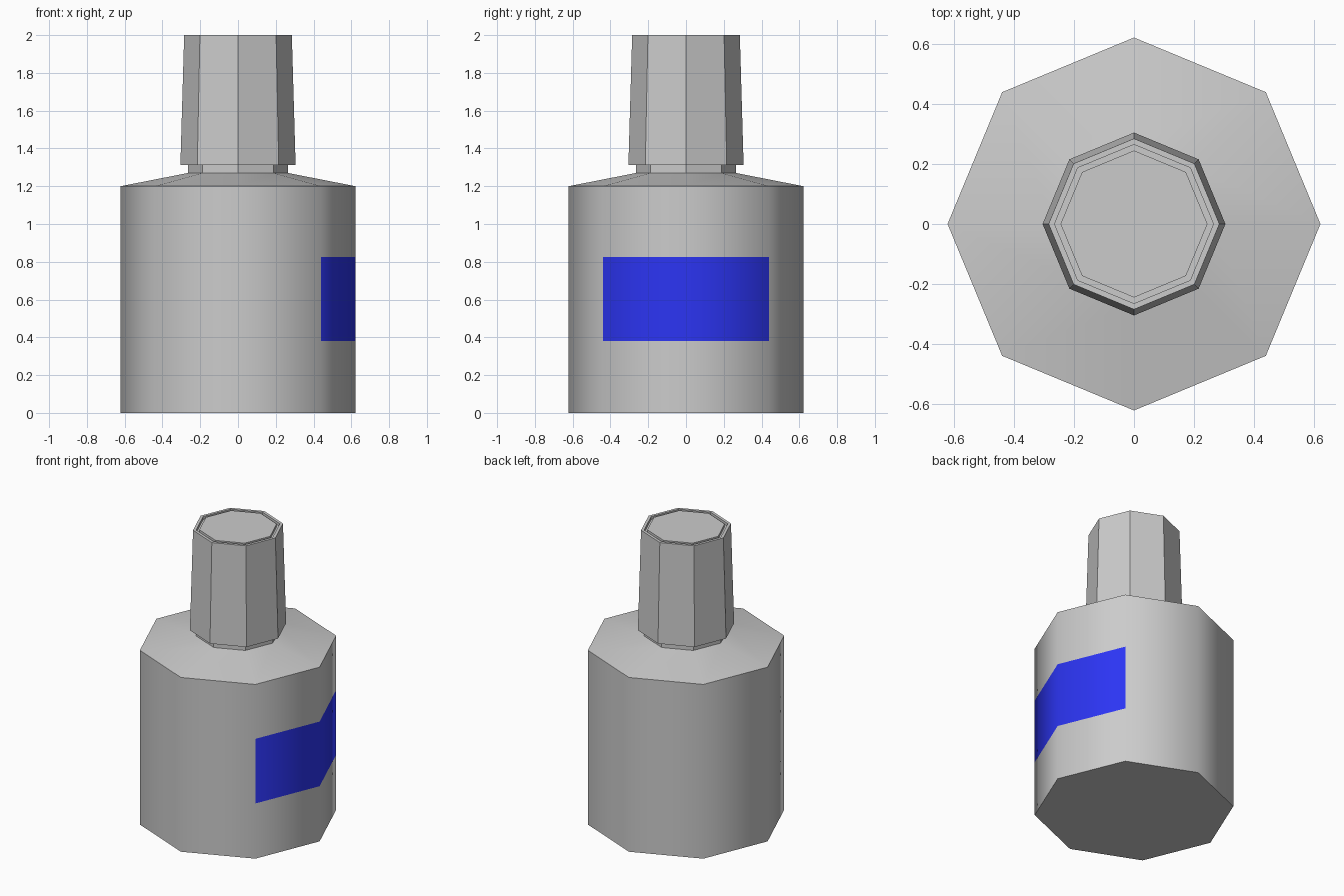
import bpy, bmesh
from math import sin, cos, pi, radians

if "Cube" in bpy.data.objects:
    bpy.data.objects.remove(bpy.data.objects["Cube"])

SIDES = 8


def lathe(name, profile, cap_bottom=False, cap_top=False):
    """Turn a (radius, height) profile into an eight-sided solid."""
    bm = bmesh.new()
    rings = [[bm.verts.new((r * cos(2 * pi * i / SIDES), r * sin(2 * pi * i / SIDES), z))
              for i in range(SIDES)] for r, z in profile]
    for low, high in zip(rings, rings[1:]):
        for i in range(SIDES):
            j = (i + 1) % SIDES
            bm.faces.new((low[i], low[j], high[j], high[i]))
    if cap_bottom:
        bm.faces.new(rings[0][::-1])
    if cap_top:
        bm.faces.new(rings[-1])
    mesh = bpy.data.meshes.new(name)
    bm.to_mesh(mesh)
    bm.free()
    obj = bpy.data.objects.new(name, mesh)
    bpy.context.collection.objects.link(obj)
    return obj


def material(name, color):
    mat = bpy.data.materials.new(name)
    mat.diffuse_color = color
    mat.use_nodes = True
    mat.node_tree.nodes["Principled BSDF"].inputs["Base Color"].default_value = mat.diffuse_color
    return mat


# Bottle body with sloping shoulder; the extra rings bound the label
LABEL_LOW, LABEL_HIGH = 0.38, 0.825
body = lathe("bottle_body", [(0.622, 0), (0.622, LABEL_LOW), (0.622, LABEL_HIGH),
                             (0.622, 1.20), (0.265, 1.27)], cap_bottom=True)
body.data.materials.append(material("bottle_grey", (0.8, 0.8, 0.8, 1)))
body.data.materials.append(material("label_blue", (0.025, 0.035, 0.9, 1)))

# Label: the two right-hand panels between the label rings
for face in body.data.polygons:
    c = face.center
    if LABEL_LOW < c.z < LABEL_HIGH and c.x > 0.4:
        face.material_index = 1

# Smooth around the sides, sharp at the base and shoulder
bpy.ops.object.select_all(action='DESELECT')
body.select_set(True)
bpy.context.view_layer.objects.active = body
bpy.ops.object.shade_smooth_by_angle(angle=radians(50))

# Short neck below the cap
lathe("neck", [(0.265, 1.27), (0.265, 1.312)])

# Tapered faceted cap with a shallow groove in its top
lathe("cap", [(0.265, 1.312), (0.305, 1.312), (0.285, 2.0), (0.265, 2.0),
              (0.265, 1.98), (0.245, 1.98), (0.245, 2.0)], cap_top=True)
